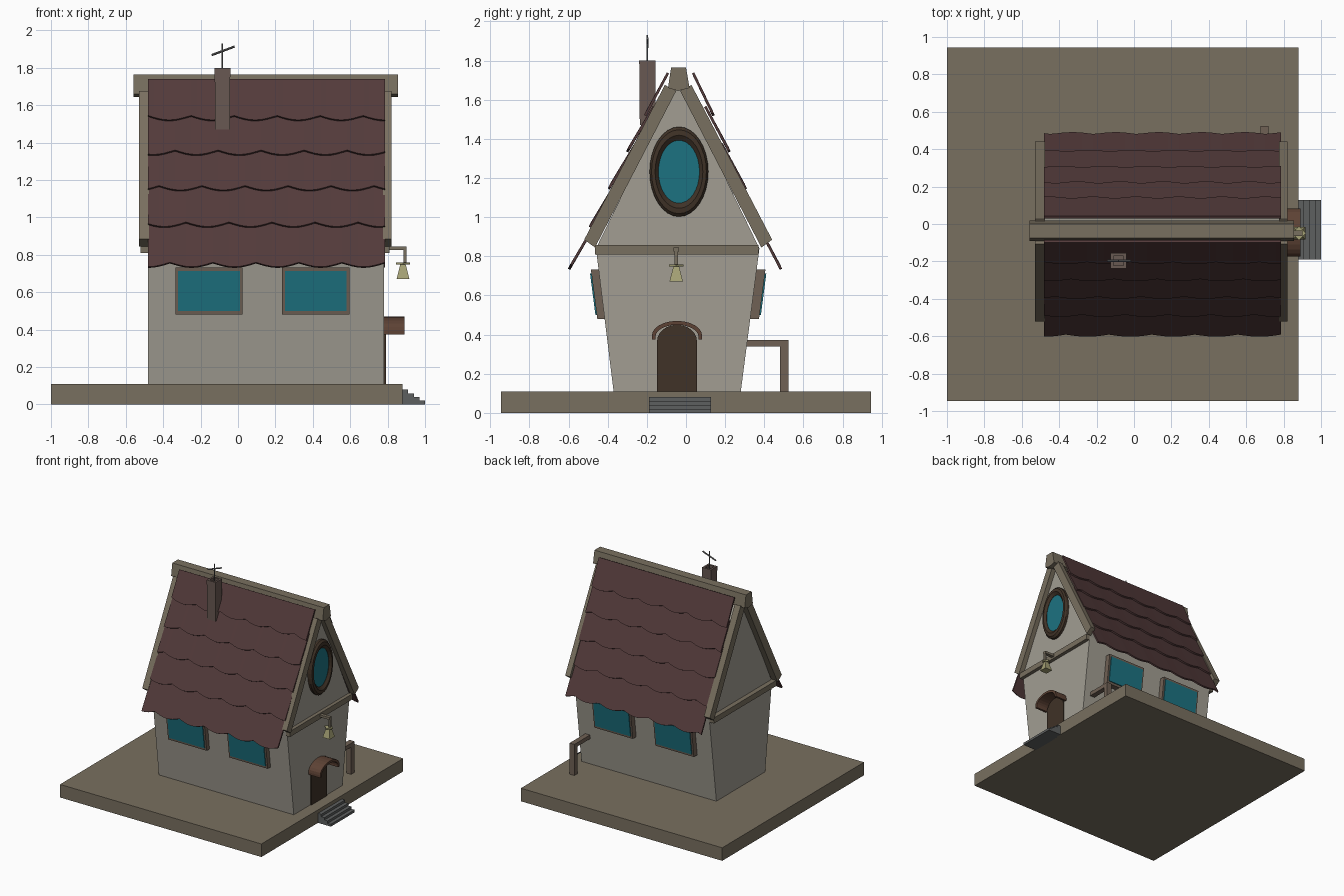
import bpy, bmesh, math
from mathutils import Vector

if "Cube" in bpy.data.objects:
    bpy.data.objects.remove(bpy.data.objects["Cube"])

def mat(name, r, g, b):
    m = bpy.data.materials.new(name)
    m.diffuse_color = (r, g, b, 1)
    m.use_nodes = True
    m.node_tree.nodes["Principled BSDF"].inputs["Base Color"].default_value = m.diffuse_color
    return m

PLASTER = mat("plaster", .36, .34, .29)
TIMBER = mat("timber", .19, .16, .115)
ROOF = mat("roof_red", .085, .042, .042)
GLASS = mat("teal_glass", .012, .17, .22)
DARK = mat("dark_wood", .05, .032, .02)
BROWN = mat("brown_wood", .11, .055, .035)
FRAME = mat("frame_wood", .16, .12, .09)
STONE = mat("step_stone", .11, .115, .115)
CHIM = mat("chimney_brick", .14, .10, .085)
LAMP = mat("lamp_brass", .38, .36, .18)
METAL = mat("metal", .15, .15, .15)
CY = -0.04  # centre line of the house

def obj(name, bm, m):
    bmesh.ops.recalc_face_normals(bm, faces=bm.faces)
    me = bpy.data.meshes.new(name)
    bm.to_mesh(me)
    bm.free()
    o = bpy.data.objects.new(name, me)
    bpy.context.collection.objects.link(o)
    me.materials.append(m)
    return o

def prism(name, pts, x0, x1, m):
    """Extrude a (y, z) outline from x0 to x1."""
    bm = bmesh.new()
    f = bm.faces.new([bm.verts.new((x0, y, z)) for y, z in pts])
    g = bmesh.ops.extrude_face_region(bm, geom=[f])['geom']
    bmesh.ops.translate(bm, vec=(x1 - x0, 0, 0),
                        verts=[v for v in g if isinstance(v, bmesh.types.BMVert)])
    return obj(name, bm, m)

def box(name, x0, x1, y0, y1, z0, z1, m):
    return prism(name, [(y0, z0), (y1, z0), (y1, z1), (y0, z1)], x0, x1, m)

def mirror(pts):
    return [(2 * CY - y, z) for y, z in pts]

def rod(name, a, b, r, m, r2=None, seg=8):
    a, b = Vector(a), Vector(b)
    bm = bmesh.new()
    bmesh.ops.create_cone(bm, cap_ends=True, segments=seg, radius1=r,
                          radius2=r if r2 is None else r2, depth=(b - a).length)
    o = obj(name, bm, m)
    o.location = (a + b) / 2
    o.rotation_euler = (b - a).to_track_quat('Z', 'Y').to_euler()
    return o

# ground slab and steps
box("ground_slab", -1, .88, -.945, .945, 0, .11, TIMBER)
for i in range(4):
    box(f"step_{i}", .87, .91 + .03 * i, -.19, .128, 0, .08 - .02 * i, STONE)

# house body with flared walls and gables
prism("house_walls", [(-.37, .11), (.28, .11), (.375, .84), (CY, 1.70), (-.46, .84)],
      -.48, .78, PLASTER)

# ridge beam, rake beams and tie beams
prism("ridge_beam", [(-.092, 1.66), (CY, 1.645), (.018, 1.66), (0, 1.765), (-.076, 1.765)],
      -.56, .855, TIMBER)
rake = [(-.52, .885), (-.465, .845), (-.05, 1.645), (-.108, 1.675)]
for end, x0, x1 in (("left", -.53, -.475), ("right", .775, .82)):
    prism(f"rake_beam_front_{end}", rake, x0, x1, TIMBER)
    prism(f"rake_beam_back_{end}", mirror(rake), x0, x1, TIMBER)
    a = .01 if end == "left" else 0
    b = 0 if end == "left" else -.01
    box(f"tie_beam_{end}", x0 + a, x1 + b, -.465, .37, .81, .857, TIMBER)

# overlapping scalloped shingle rows
def shingles(name, p0, p1, s, phase):
    d = (Vector(p1) - Vector(p0))
    n = Vector((s * abs(d.y), abs(d.x))).normalized()
    at = lambda z, off: Vector(p0) + d * ((z - p0[1]) / d.y) + n * off
    tops = [1.737, 1.57, 1.38, 1.19, 1.0]
    bottoms = [1.515, 1.33, 1.14, .945, .73]
    for k, (zt, zb) in enumerate(zip(tops, bottoms)):
        bm = bmesh.new()
        t = at(zt, 0 if k == 0 else -.012)
        N, rows = 44, []
        for i in range(N + 1):
            x = -.48 + 1.265 * i / N
            w = 1 - abs(math.sin(math.pi * (x / .23 + phase + .37 * k)))
            q = at(zb + .024 * w, .008)
            rows.append((bm.verts.new((x, t.x, t.y)), bm.verts.new((x, q.x, q.y))))
        for (a, b), (c, e) in zip(rows, rows[1:]):
            bm.faces.new((a, b, e, c))
        o = obj(f"{name}_{k}", bm, ROOF)
        sol = o.modifiers.new("thickness", 'SOLIDIFY')
        sol.thickness = .013
        sol.offset = 0

shingles("front_shingles", (-.092, 1.737), (-.59, .73), -1, .1)
shingles("back_shingles", (.036, 1.737), (.478, .73), 1, .45)

# side windows, tilted with the walls
def slanted(name, s, x0, x1, z0, z1, d0, d1, m):
    wall = lambda z, d: CY + s * (.32 + .13 * (z - .11) + d + .005)
    prism(name, [(wall(z0, d0), z0), (wall(z0, d1), z0), (wall(z1, d1), z1), (wall(z1, d0), z1)],
          x0, x1, m)

for side, s in (("front", -1), ("back", 1)):
    for i, x in enumerate((-.155, .415)):
        nm = f"{side}_window_{i}"
        for j, (a, b, c, e) in enumerate(((-.18, .18, .48, .5), (-.18, .18, .713, .733),
                                          (-.18, -.165, .5, .713), (.165, .18, .5, .713))):
            slanted(f"{nm}_frame_{j}", s, x + a, x + b, c, e, -.03, .04, FRAME)
        slanted(f"{nm}_glass", s, x - .165, x + .165, .5, .713, -.02, .047, GLASS)

# oval gable window: lathed frame stretched upward, with glass
bm = bmesh.new()
N, prof = 32, [(.105, .775), (.105, .80), (.122, .818), (.14, .815), (.15, .80), (.15, .775)]
rings = [[bm.verts.new((x, -.036 + r * math.cos(2 * math.pi * i / N),
                        1.232 + (r * 1.53) * math.sin(2 * math.pi * i / N)))
          for x_, i in ((x, i) for i in range(N))] for r, x in prof]
for a, b in zip(rings, rings[1:] + rings[:1]):
    for i in range(N):
        j = (i + 1) % N
        bm.faces.new((a[i], a[j], b[j], b[i]))
obj("oval_window_frame", bm, DARK)
ang = [2 * math.pi * i / N for i in range(N)]
prism("oval_window_glass", [(-.036 + .112 * math.cos(a), 1.232 + .172 * math.sin(a)) for a in ang],
      .77, .798, GLASS)

# arched door and canopy
DY = -.046
arch = lambda rx, rz, z: [(DY + rx * math.cos(math.pi * i / 12), z + rz * math.sin(math.pi * i / 12))
                          for i in range(13)]
prism("door", [(DY - .102, .11), (DY + .102, .11)] + arch(.102, .085, .365), .77, .79, DARK)
outer = [(DY + .128, .375)] + arch(.128, .075, .395) + [(DY - .128, .375)]
inner = [(DY + .11, .375)] + arch(.11, .06, .39) + [(DY - .11, .375)]
prism("door_canopy", outer + inner[::-1], .775, .89, BROWN)

# hanging lamp on its bracket
LX, LY = .882, -.05
box("lamp_arm", .775, .9, LY - .014, LY + .014, .825, .845, TIMBER)
box("lamp_drop", LX + .003, LX + .018, LY - .01, LY + .01, .75, .83, TIMBER)
rod("lamp_cap", (LX, LY, .748), (LX, LY, .758), .038, LAMP, seg=4)
rod("lamp_shade", (LX, LY, .672), (LX, LY, .75), .048, LAMP, .02, seg=4).rotation_euler.z = math.pi / 4

# chimney with hollow top
X, Y = -.083, -.197
bm = bmesh.new()
loops = [[bm.verts.new((X + a * h, Y + b * h, z)) for a, b in ((-1, -1), (1, -1), (1, 1), (-1, 1))]
         for h, z in ((.039, 1.47), (.042, 1.80), (.026, 1.80), (.026, 1.775))]
for a, b in zip(loops, loops[1:]):
    for i in range(4):
        bm.faces.new((a[i], a[(i + 1) % 4], b[(i + 1) % 4], b[i]))
bm.faces.new(loops[0])
bm.faces.new(loops[-1])
obj("chimney", bm, CHIM)

# antenna
rod("antenna_mast", (X, Y, 1.77), (X, Y, 1.93), .004, METAL)
rod("antenna_bar", (X - .058, Y, 1.868), (X + .065, Y, 1.914), .006, METAL)

# bent pipe behind the house
prism("back_pipe", [(.27, .34), (.48, .34), (.48, .11), (.523, .11), (.523, .373), (.27, .373)],
      .676, .72, FRAME)
